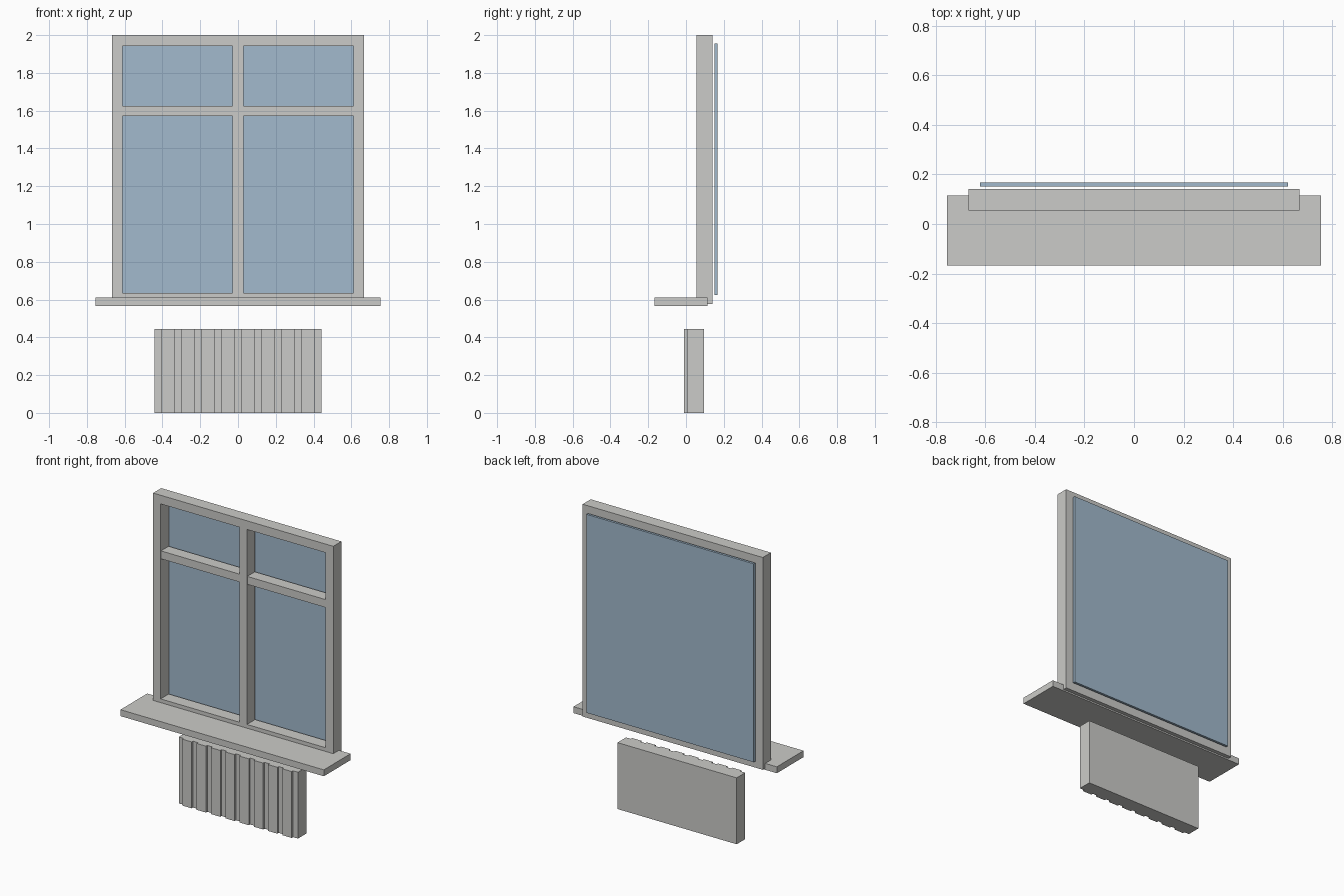
import bpy, bmesh

if "Cube" in bpy.data.objects:
    bpy.data.objects.remove(bpy.data.objects["Cube"])


def material(name, rgb):
    m = bpy.data.materials.new(name)
    m.diffuse_color = (*rgb, 1.0)
    m.use_nodes = True
    m.node_tree.nodes["Principled BSDF"].inputs["Base Color"].default_value = m.diffuse_color
    return m


GREY = material("warm_grey", (0.60, 0.60, 0.58))
BLUE = material("glass_blue", (0.36, 0.49, 0.61))


def finish(name, bm, mat):
    bmesh.ops.recalc_face_normals(bm, faces=bm.faces)
    mesh = bpy.data.meshes.new(name)
    bm.to_mesh(mesh)
    bm.free()
    mesh.materials.append(mat)
    obj = bpy.data.objects.new(name, mesh)
    bpy.context.collection.objects.link(obj)
    return obj


def extrude_all(bm, offset):
    """Turn a flat sheet into a solid."""
    ext = bmesh.ops.extrude_face_region(bm, geom=bm.faces[:], use_keep_orig=True)
    moved = [g for g in ext["geom"] if isinstance(g, bmesh.types.BMVert)]
    bmesh.ops.translate(bm, verts=moved, vec=offset)


def box(name, x, y, z, mat):
    bm = bmesh.new()
    bmesh.ops.create_cube(bm, size=1)
    for v in bm.verts:
        v.co = [r[0] if c < 0 else r[1] for c, r in zip(v.co, (x, y, z))]
    return finish(name, bm, mat)


# Window frame: a sheet of cells with two openings, given depth
xs = (-0.668, -0.612, -0.028, 0.028, 0.612, 0.668)
zs = (0.577, 0.635, 1.942, 2.0)
bm = bmesh.new()
grid = [[bm.verts.new((x, 0.055, z)) for z in zs] for x in xs]
for i in range(len(xs) - 1):
    for j in range(len(zs) - 1):
        if j == 1 and i in (1, 3):
            continue
        bm.faces.new((grid[i][j], grid[i + 1][j], grid[i + 1][j + 1], grid[i][j + 1]))
extrude_all(bm, (0, 0.086, 0))
finish("window_frame", bm, GREY)

# Crossbars in the two openings
for side, a, b in (("left", -0.612, -0.028), ("right", 0.028, 0.612)):
    box("crossbar_" + side, (a, b), (0.058, 0.139), (1.573, 1.626), GREY)

# Glass pane behind the frame
box("glass_pane", (-0.62, 0.62), (0.152, 0.168), (0.625, 1.955), BLUE)

# Window sill
box("window_sill", (-0.754, 0.754), (-0.168, 0.115), (0.567, 0.61), GREY)

# Radiator: ribbed profile extruded upwards
half, rib, gap, count = 0.442, 0.069, 0.0369, 8
front, groove, back = -0.01, 0.004, 0.095
profile = [(-half, back), (-half, groove)]
for i in range(count):
    a = -half + gap + i * (rib + gap)
    b = a + rib
    profile += [(a, groove), (a, front), (b, front), (b, groove)]
profile += [(half, groove), (half, back)]
bm = bmesh.new()
bm.faces.new([bm.verts.new((x, y, 0)) for x, y in profile])
extrude_all(bm, (0, 0, 0.445))
finish("radiator", bm, GREY)
